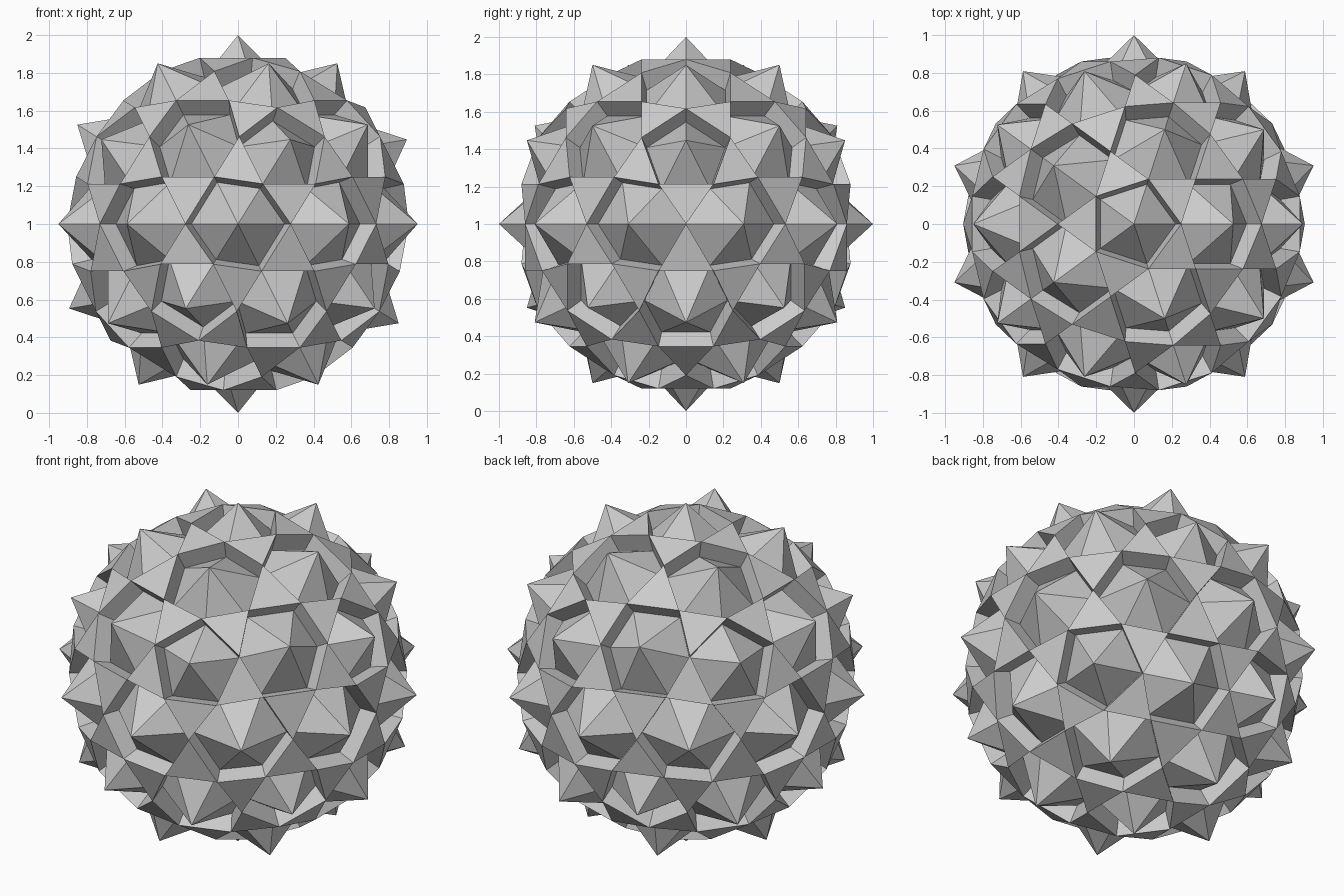
import bpy, bmesh

if "Cube" in bpy.data.objects:
    bpy.data.objects.remove(bpy.data.objects["Cube"], do_unlink=True)

RIM = 0.951     # scale of the outer lattice of triangles
FLOOR = 0.84    # scale of the pit floors where the spikes start

grey = bpy.data.materials.new("light grey")
grey.use_nodes = True
colour = (0.6, 0.6, 0.6, 1)
grey.diffuse_color = colour
grey.node_tree.nodes["Principled BSDF"].inputs["Base Color"].default_value = colour

# Geodesic guide: each vertex becomes a spike, each edge midpoint a rim corner
guide = bmesh.new()
bmesh.ops.create_icosphere(guide, subdivisions=2, radius=1)

ball = bmesh.new()
tip = {v: ball.verts.new(v.co) for v in guide.verts}
mid = {e: (e.verts[0].co + e.verts[1].co) / 2 for e in guide.edges}
rim = {e: ball.verts.new(p * RIM) for e, p in mid.items()}
floor = {e: ball.verts.new(p * FLOOR) for e, p in mid.items()}

for f in guide.faces:
    # Flat triangle of the outer lattice
    ball.faces.new([rim[e] for e in f.edges])
    for loop in f.loops:
        a, b = loop.edge, loop.link_loop_prev.edge
        # Pit wall and one side of the spike standing in the pit
        ball.faces.new([rim[b], rim[a], floor[a], floor[b]])
        ball.faces.new([tip[loop.vert], floor[a], floor[b]])

# Orient every face outward; walls face the axis of their own pit
ball.normal_update()
for f in ball.faces:
    centre = f.calc_center_median()
    if len(f.verts) == 4:
        spike = min(tip.values(), key=lambda v: (v.co - centre).length)
        outward = spike.co - centre
    else:
        outward = centre
    if f.normal.dot(outward) < 0:
        f.normal_flip()

mesh = bpy.data.meshes.new("spiked_ball")
ball.to_mesh(mesh)
ball.free()
guide.free()
mesh.materials.append(grey)
obj = bpy.data.objects.new("spiked_ball", mesh)
obj.location.z = 1
bpy.context.collection.objects.link(obj)
